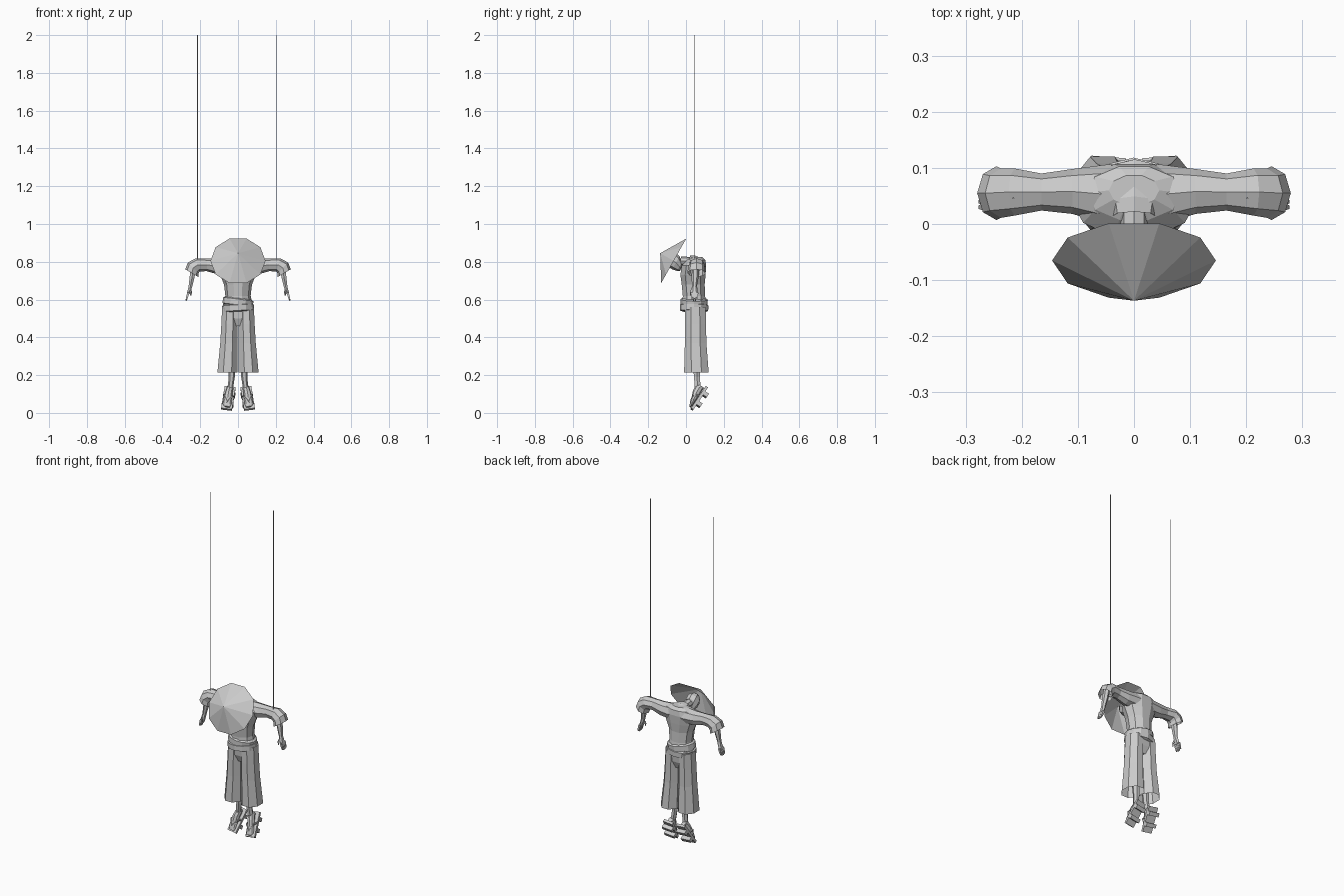
import bpy, bmesh
from math import cos, sin, pi, radians
from mathutils import Vector, Matrix

X, Y, Z = Vector((1, 0, 0)), Vector((0, 1, 0)), Vector((0, 0, 1))


def finish(name, bm, mirror=False, mat=None):
    if mat:
        bmesh.ops.transform(bm, matrix=mat, verts=bm.verts)
    bmesh.ops.recalc_face_normals(bm, faces=bm.faces)
    me = bpy.data.meshes.new(name)
    bm.to_mesh(me)
    bm.free()
    ob = bpy.data.objects.new(name, me)
    bpy.context.collection.objects.link(ob)
    if mirror:
        m = ob.modifiers.new("mirror", 'MIRROR')
        m.use_mirror_merge = False
    return ob


def loft(name, rings, n=8, ref=X, caps=(True, True), mirror=False, flat=False, mat=None):
    """Skin through rings given as (centre, normal, radius along ref, other radius)."""
    bm = bmesh.new()
    loops = []
    off, k = (pi / n, 1 / cos(pi / n)) if flat else (0, 1)
    for c, nrm, ru, rv in rings:
        w = Vector(nrm).normalized()
        u = (ref - w * ref.dot(w)).normalized()
        v = w.cross(u)
        loops.append([bm.verts.new(Vector(c) + u * cos(off + 2 * pi * i / n) * ru * k
                                   + v * sin(off + 2 * pi * i / n) * rv * k) for i in range(n)])
    for a, b in zip(loops, loops[1:]):
        for i in range(n):
            j = (i + 1) % n
            bm.faces.new((a[i], a[j], b[j], b[i]))
    if caps[0]:
        bm.faces.new(loops[0])
    if caps[1]:
        bm.faces.new(loops[-1])
    return finish(name, bm, mirror, mat)


def box(name, c, size, mat):
    bm = bmesh.new()
    bmesh.ops.create_cube(bm, size=1, matrix=Matrix.Translation(c) @ Matrix.Diagonal((*size, 1)))
    return finish(name, bm, True, mat)


# torso of the robe
loft("torso", [((0, y, z), Z, rx, ry) for y, z, rx, ry in [
    (.045, .56, .080, .068), (.042, .62, .067, .062), (.038, .68, .074, .064),
    (.037, .73, .095, .070), (.042, .78, .112, .068), (.055, .81, .085, .050),
    (.060, .825, .045, .028)]], n=10)

# collar, neck and bowed head
loft("collar", [((0, .06, .79), (0, -.9, .4), .05, .035),
                ((0, .035, .80), (0, -.9, .4), .047, .035),
                ((0, .012, .803), (0, -.9, .3), .042, .032)], n=8, caps=(True, False))
loft("neck", [((0, .05, .80), (0, -1, .2), .026, .024),
              ((0, -.03, .805), (0, -1, .2), .024, .024)], n=8)
up = Vector((0, -.87, .49))
hc = Vector((0, -.065, .805))
loft("head", [(hc + up * h + Vector((0, s * -.49, s * -.87)), up, rx, ry) for h, s, rx, ry in [
    (-.055, .018, .014, .012), (-.042, .012, .028, .026), (-.015, .003, .038, .040),
    (.010, 0, .038, .042), (.030, 0, .028, .032), (.042, 0, .012, .014)]], n=8)

# ten-sided straw hat, open underneath
loft("hat", [(hc, up, .146, .142), (hc + up * .082, up, .0008, .0008)], n=10, caps=(False, True))

# sleeves with drooping open cuffs
loft("sleeve", [((.04, .052, .775), X, .055, .045), ((.11, .058, .776), X, .040, .042),
                ((.165, .057, .784), X, .033, .034), ((.213, .057, .784), (1, 0, -.3), .042, .036),
                ((.237, .055, .768), (.7, 0, -.7), .044, .040),
                ((.245, .055, .740), (.5, 0, -.85), .048, .040)],
     n=8, ref=Y, caps=(True, False), mirror=True)

# forearms and hands
loft("forearm", [((.232, .052, .785), (.1, 0, -1), .018, .018), ((.243, .048, .72), (.1, 0, -1), .019, .015),
                 ((.252, .045, .67), (.1, 0, -1), .013, .011), ((.256, .045, .655), (.1, 0, -1), .017, .010),
                 ((.264, .045, .63), (.2, 0, -1), .020, .009)], n=6, ref=Y, mirror=True)
for i in range(4):
    y = .030 + i * .010
    end = .600 - .006 * (i in (1, 2)) - .003 * (i == 0)
    loft(f"finger_{i + 1}", [((.263, y, .636), (.2, 0, -1), .005, .006),
                             ((.269, y, .615), (.3, 0, -1), .0045, .005),
                             ((.274, y, end), (.2, 0, -1), .003, .003)], n=4, ref=Y, mirror=True, flat=True)
loft("thumb", [((.256, .036, .66), (0, -.3, -1), .007, .007), ((.249, .027, .64), (0, -.2, -1), .006, .006),
               ((.250, .024, .622), (0, 0, -1), .003, .003)], n=4, ref=Y, mirror=True)

# wrapped sash, two slanted bands
for name, z, slant, r in [("lower_sash", .558, -.06, .084), ("upper_sash", .588, .13, .081)]:
    nrm = Vector((slant, .02, 1)).normalized()
    loft(name, [(Vector((0, .043, z)) + nrm * h, nrm, r - d, r - .009 - d) for h, d in
                [(-.022, .012), (-.017, 0), (.013, 0), (.02, .012)]], n=12)

# wide trousers
loft("hips", [((0, .05, .58), Z, .078, .058), ((0, .05, .50), Z, .080, .052),
              ((0, .05, .46), Z, .045, .035)], n=10)
loft("trouser_leg", [((.043, .050, .56), Z, .041, .054), ((.045, .050, .47), Z, .043, .056),
                     ((.048, .051, .37), Z, .046, .057), ((.056, .055, .215), Z, .053, .065)],
     n=8, caps=(True, False), mirror=True, flat=True)

# lower legs
loft("shin", [((.036, .052, .38), Z, .024, .026), ((.034, .056, .26), Z, .020, .023),
              ((.033, .058, .19), Z, .016, .018), ((.040, .062, .135), Z, .015, .018)], n=6, mirror=True)

# feet and two-toothed wooden sandals, built flat then pointed downward
foot = (Matrix.Translation((.051, .064, .081)) @ Matrix.Rotation(radians(56.5), 4, 'X')
        @ Matrix.Rotation(radians(8), 4, 'Z'))
loft("foot", [((0, .060, .018), Y, .014, .016), ((-.003, .045, .024), Y, .018, .022),
              ((0, .015, .022), Y, .020, .021), ((.001, -.02, .015), Y, .023, .014),
              ((.001, -.05, .010), Y, .023, .009), ((-.003, -.064, .008), Y, .015, .006)],
     n=8, mirror=True, mat=foot)
box("sandal_sole", (0, 0, -.007), (.058, .142, .015), foot)
for name, y in [("front_tooth", -.028), ("back_tooth", .034)]:
    box("sandal_" + name, (0, y, -.025), (.062, .022, .024), foot)
for name, s in [("inner", -1), ("outer", 1)]:
    loft(f"sandal_strap_{name}", [((s * .027, .010, 0), (-s, -.5, .6), .005, .004),
                                  ((s * .022, -.005, .028), (-s, -.7, .3), .005, .004),
                                  ((0, -.042, .021), (-s, -1, -.2), .005, .004)],
         n=4, ref=Y, mirror=True, mat=foot)

# suspension strings
for name, x in [("left_string", -.215), ("right_string", .202)]:
    loft(name, [((x, .046, .80), Z, .002, .002), ((x, .046, 2), Z, .002, .002)], n=6)
